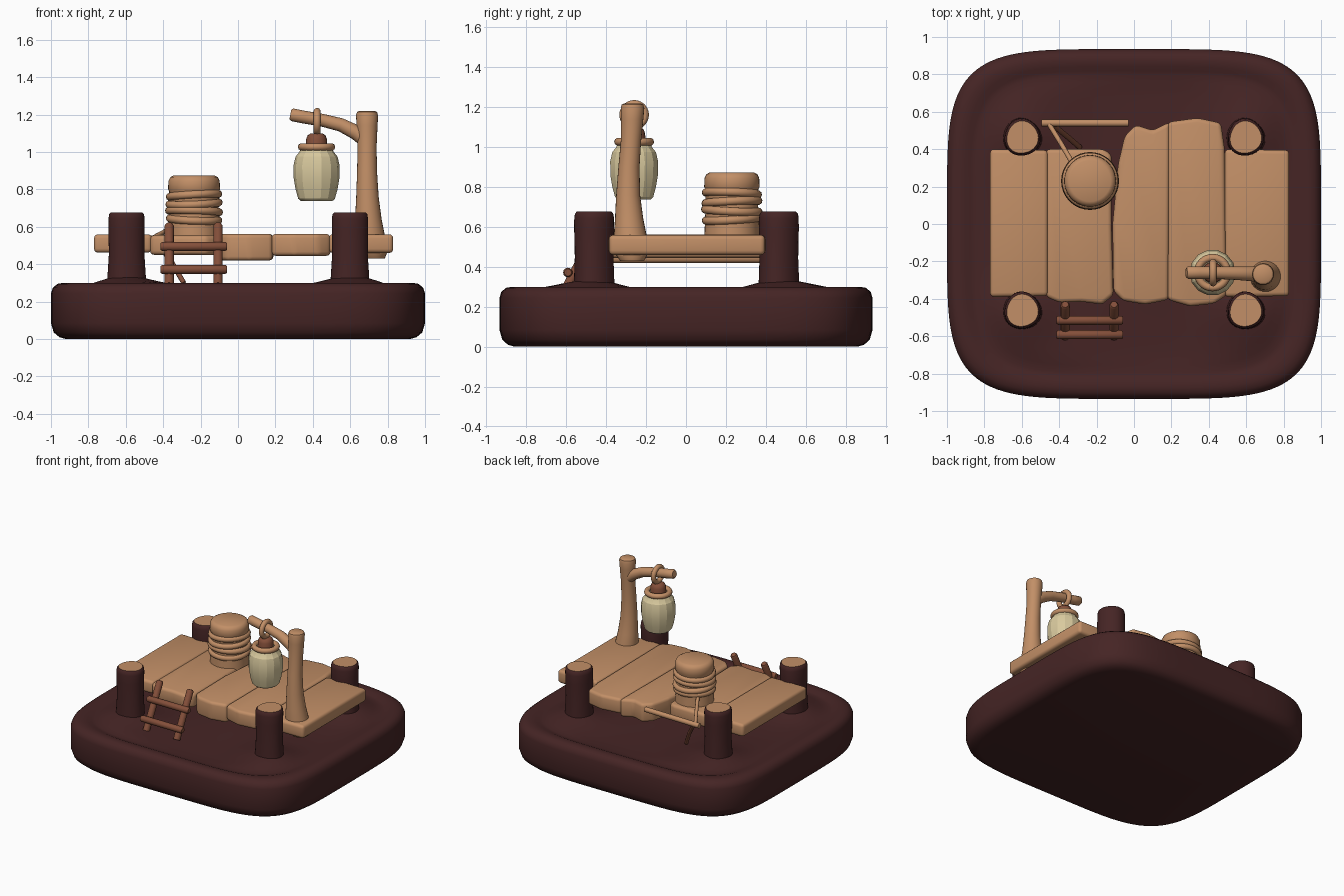
import bpy, bmesh, math
from mathutils import Vector, Matrix

if "Cube" in bpy.data.objects:
    bpy.data.objects.remove(bpy.data.objects["Cube"])


def material(name, rgb):
    m = bpy.data.materials.new(name)
    m.diffuse_color = (*rgb, 1)
    m.use_nodes = True
    m.node_tree.nodes["Principled BSDF"].inputs["Base Color"].default_value = m.diffuse_color
    return m


TAN = material("tan wood", (0.54, 0.275, 0.135))
DARK = material("dark brown", (0.060, 0.018, 0.018))
BROWN = material("mid brown", (0.23, 0.078, 0.042))
GLASS = material("cream glass", (0.69, 0.585, 0.34))


def finish(name, bm, mats, angle=40, smooth=True):
    bmesh.ops.recalc_face_normals(bm, faces=bm.faces)
    me = bpy.data.meshes.new(name)
    bm.to_mesh(me)
    bm.free()
    for m in mats:
        me.materials.append(m)
    if smooth:
        me.shade_smooth()
        me.set_sharp_from_angle(angle=math.radians(angle))
    ob = bpy.data.objects.new(name, me)
    bpy.context.collection.objects.link(ob)
    return ob


def skin(bm, rings):
    """Join equal-length rings of points with quads and cap both ends."""
    vs = [[bm.verts.new(p) for p in r] for r in rings]
    n = len(vs[0])
    for a, b in zip(vs, vs[1:]):
        for i in range(n):
            j = (i + 1) % n
            bm.faces.new((a[i], a[j], b[j], b[i]))
    bm.faces.new(vs[0][::-1])
    bm.faces.new(vs[-1])


def tube(name, pts, radii, mat, sides=16):
    """Round rod following a path."""
    pts = [Vector(p) for p in pts]
    rings = []
    for k, p in enumerate(pts):
        t = pts[min(k + 1, len(pts) - 1)] - pts[max(k - 1, 0)]
        q = t.to_track_quat('Z', 'Y')
        rings.append([p + q @ Vector((radii[k] * math.cos(a), radii[k] * math.sin(a), 0))
                      for a in (2 * math.pi * i / sides for i in range(sides))])
    bm = bmesh.new()
    skin(bm, rings)
    return finish(name, bm, [mat])


def upright(name, rows, mats, sides=32, wobble=0.0, angle=40, smooth=True, sy=1.0):
    """Lathe with rows of (x, y, z, radius)."""
    rings = []
    for x, y, z, r in rows:
        ring = []
        for i in range(sides):
            a = 2 * math.pi * i / sides
            rr = r * (1 + wobble * math.cos(3 * a + 1) + wobble * 0.6 * math.sin(2 * a + z * 8))
            ring.append((x + rr * math.cos(a), y + rr * sy * math.sin(a), z))
        rings.append(ring)
    bm = bmesh.new()
    skin(bm, rings)
    if len(mats) > 1:  # cut end of a log
        for f in bm.faces:
            if f.calc_center_median().z > rows[-1][2] - 0.001:
                f.material_index = 1
    return finish(name, bm, mats, angle, smooth)


def torus(name, centre, major, minor, rot, mat):
    bpy.ops.mesh.primitive_torus_add(location=centre, rotation=rot, major_radius=major,
                                     minor_radius=minor, major_segments=36, minor_segments=10)
    ob = bpy.context.object
    ob.name = name
    ob.data.materials.append(mat)
    ob.data.shade_smooth()
    return ob


POSTS = [(sx * 0.597, sy * 0.463) for sx in (-1, 1) for sy in (-1, 1)]

# base: rounded square slab with raised rim and soft mounds round the posts
profile = [(0.92, 0.0), (0.955, 0.01), (0.985, 0.035), (1, 0.085), (1, 0.245), (0.99, 0.275),
           (0.965, 0.295), (0.935, 0.30), (0.90, 0.297), (0.875, 0.287), (0.85, 0.283)]
profile += [(0.85 - 0.04 * i, 0.285) for i in range(1, 21)] + [(0.01, 0.285)]
rings = []
for s, z in profile:
    ring = []
    for i in range(112):
        a = 2 * math.pi * i / 112
        c, d = math.cos(a), math.sin(a)
        x = s * math.copysign(abs(c) ** (2 / 4.7), c)
        y = s * 0.935 * math.copysign(abs(d) ** (2 / 4.7), d)
        h = z
        if s < 0.86 and z > 0.2:
            fade = min(1, (0.86 - s) / 0.1)
            bump = sum(math.exp(-((x - px) ** 2 + (y - py) ** 2) / 0.032) for px, py in POSTS)
            h += fade * (0.05 * bump + 0.012 * math.sin(5 * x + 1) * math.cos(4 * y))
        ring.append((x, y, h))
    rings.append(ring)
bm = bmesh.new()
skin(bm, rings)
finish("base", bm, [DARK], 50)

# corner posts with pale cut tops
for i, (px, py) in enumerate(POSTS):
    upright(f"corner_post_{i + 1}",
            [(px, py, 0.2, 0.105), (px, py, 0.33, 0.102), (px, py, 0.45, 0.096),
             (px, py, 0.58, 0.098), (px, py, 0.645, 0.098), (px, py, 0.668, 0.094),
             (px, py, 0.677, 0.085)], [DARK, TAN], 32, 0.03)

# deck planks: outlines extruded and rounded
planks = [
    ([(-0.77, -0.39), (-0.46, -0.385), (-0.46, 0.395), (-0.77, 0.40)], 0.462, 0.56),
    ([(-0.47, -0.39), (-0.40, -0.42), (-0.28, -0.415), (-0.17, -0.43), (-0.11, -0.38),
      (-0.12, 0.0), (-0.12, 0.37), (-0.16, 0.40), (-0.47, 0.40)], 0.45, 0.555),
    ([(-0.11, -0.36), (-0.06, -0.41), (0.06, -0.43), (0.185, -0.405), (0.19, 0.545),
      (0.10, 0.50), (0.01, 0.53), (-0.05, 0.47), (-0.085, 0.32), (-0.115, 0.0)], 0.42, 0.562),
    ([(0.18, -0.405), (0.30, -0.44), (0.43, -0.425), (0.495, -0.38), (0.485, 0.40),
      (0.465, 0.54), (0.34, 0.567), (0.18, 0.545)], 0.445, 0.562),
    ([(0.485, -0.39), (0.83, -0.385), (0.83, 0.395), (0.485, 0.40)], 0.46, 0.56),
]
for i, (outline, z0, z1) in enumerate(planks):
    bm = bmesh.new()
    skin(bm, [[(x, y, z0) for x, y in outline], [(x, y, z1) for x, y in outline]])
    bmesh.ops.recalc_face_normals(bm, faces=bm.faces)
    bmesh.ops.bevel(bm, geom=bm.edges[:], offset=0.022, segments=3, profile=0.5,
                    affect='EDGES', clamp_overlap=True)
    finish(f"deck_plank_{i + 1}", bm, [TAN], 50)

# mooring barrel with rope coils
bx, by = -0.235, 0.23
upright("barrel", [(bx, by, z, r) for z, r in
                   [(0.53, 0.138), (0.58, 0.137), (0.70, 0.132), (0.79, 0.133), (0.80, 0.139),
                    (0.845, 0.137), (0.865, 0.127), (0.874, 0.11)]], [TAN], 36)
for i, (z, tx, ty, R) in enumerate([(0.64, 0.06, 0.04, 0.130), (0.682, -0.05, 0.03, 0.134),
                                    (0.725, 0.05, -0.04, 0.132), (0.768, -0.04, -0.06, 0.130)]):
    torus(f"rope_coil_{i + 1}", (bx, by, z), R, 0.021, (tx, ty, 0), TAN)

# loose stick hanging behind the barrel
tube("back_bar", [(-0.495, 0.54, 0.535), (-0.03, 0.54, 0.54)], [0.019, 0.019], TAN, 12)
tube("back_rope", [(-0.455, 0.535, 0.54), (-0.39, 0.43, 0.575), (-0.32, 0.31, 0.64)],
     [0.013] * 3, TAN, 10)
tube("back_brace", [(-0.44, 0.535, 0.525), (-0.36, 0.47, 0.42), (-0.29, 0.41, 0.30)],
     [0.014] * 3, BROWN, 10)

# lamp post, flared at the foot and slightly bent
upright("lamp_post", [(0.725, -0.27, 0.43, 0.06), (0.715, -0.273, 0.47, 0.085),
                      (0.702, -0.28, 0.56, 0.082), (0.697, -0.285, 0.64, 0.071),
                      (0.692, -0.29, 0.76, 0.060), (0.69, -0.286, 0.90, 0.053),
                      (0.69, -0.276, 1.03, 0.051), (0.69, -0.270, 1.14, 0.056),
                      (0.69, -0.268, 1.195, 0.059), (0.69, -0.268, 1.213, 0.054),
                      (0.69, -0.268, 1.22, 0.042)], [TAN], 24)
tube("lamp_arm", [(0.69, -0.268, 1.06), (0.63, -0.266, 1.105), (0.55, -0.263, 1.145),
                  (0.45, -0.26, 1.17), (0.35, -0.26, 1.187), (0.29, -0.26, 1.199),
                  (0.28, -0.26, 1.201)],
     [0.042, 0.040, 0.036, 0.034, 0.034, 0.034, 0.026], TAN, 16)

# hanging lantern
lx, ly = 0.42, -0.26
torus("lantern_ring", (lx + 0.003, ly, 1.162), 0.055, 0.019, (0, math.pi / 2, 0), TAN)
upright("lantern_cap", [(lx, ly, z, r) for z, r in
                        [(1.02, 0.058), (1.07, 0.055), (1.09, 0.047), (1.10, 0.03)]], [BROWN], 16)
torus("lantern_collar", (lx, ly, 1.027), 0.08, 0.02, (0, 0, 0), TAN)
upright("lantern_glass", [(lx, ly, z, r) for z, r in
                          [(0.738, 0.085), (0.75, 0.098), (0.80, 0.112), (0.86, 0.122),
                           (0.93, 0.123), (0.975, 0.112), (1.0, 0.092), (1.03, 0.08)]],
        [GLASS], 14, angle=20)

# ladder leaning on the front edge
for side, x in (("left", -0.368), ("right", -0.107)):
    tube(f"ladder_rail_{side}", [(x, -0.43, 0.615), (x, -0.435, 0.605), (x, -0.60, 0.29)],
         [0.018, 0.025, 0.025], BROWN, 12)
for i, (y, z) in enumerate([(-0.515, 0.495), (-0.592, 0.372)]):
    tube(f"ladder_rung_{i + 1}", [(-0.415, y, z), (-0.405, y, z), (-0.068, y, z), (-0.058, y, z)],
         [0.018, 0.024, 0.024, 0.018], BROWN, 12)
